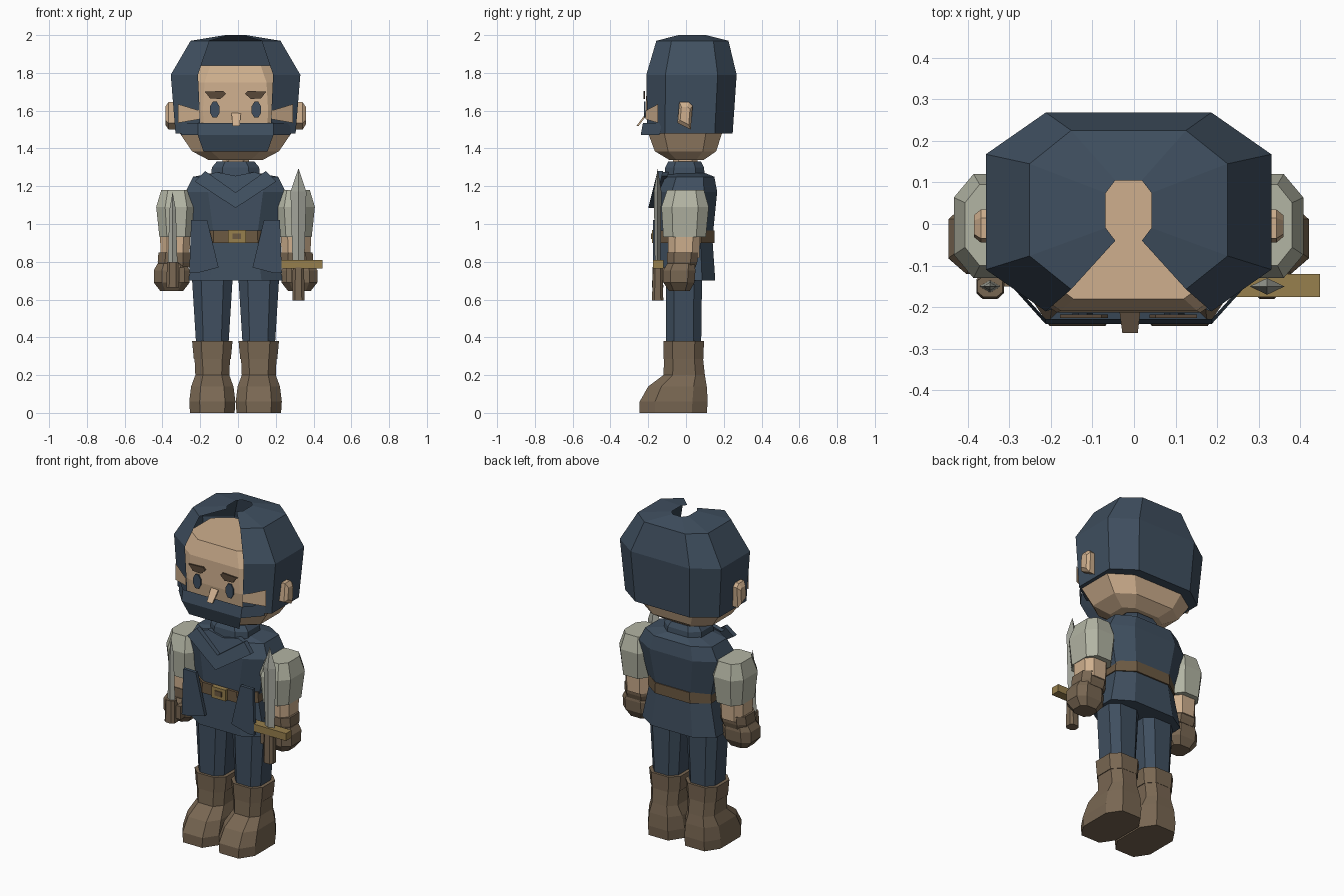
import bpy, bmesh, math

C = -0.013  # body centre line in x


def material(name, rgb):
    m = bpy.data.materials.new(name)
    m.diffuse_color = (*rgb, 1)
    return m


NAVY = material("navy cloth", (0.050, 0.078, 0.115))
SKIN = material("skin", (0.62, 0.43, 0.27))
LEATHER = material("brown leather", (0.19, 0.135, 0.085))
BELT = material("belt brown", (0.15, 0.10, 0.055))
GOLD = material("dull gold", (0.31, 0.215, 0.075))
LINEN = material("pale linen", (0.45, 0.46, 0.37))
STEEL = material("steel", (0.38, 0.39, 0.34))
BROW = material("dark brown", (0.10, 0.065, 0.04))


def finish(name, bm, mat):
    bmesh.ops.recalc_face_normals(bm, faces=bm.faces)
    me = bpy.data.meshes.new(name)
    bm.to_mesh(me)
    bm.free()
    me.materials.append(mat)
    ob = bpy.data.objects.new(name, me)
    bpy.context.collection.objects.link(ob)
    return ob


def loft(name, rings, mat, x=0.0, inset=0.3, open_front=False):
    """Stack chamfered-rectangle rings (z, half width, y front, y back)."""
    bm = bmesh.new()
    loops = []
    for z, h, a, b in rings:
        ix, iy = h * 2 * inset * 0.75, (b - a) * inset * 0.75
        pts = [(-h + ix, a), (h - ix, a), (h, a + iy), (h, b - iy),
               (h - ix, b), (-h + ix, b), (-h, b - iy), (-h, a + iy)]
        loops.append([bm.verts.new((C + x + p, q, z)) for p, q in pts])
    for lo, hi in zip(loops, loops[1:]):
        for i in range(1 if open_front else 0, 8):
            j = (i + 1) % 8
            bm.faces.new((lo[i], lo[j], hi[j], hi[i]))
    if not open_front:
        bm.faces.new(loops[0])
        bm.faces.new(loops[-1])
    return finish(name, bm, mat)


def plate(name, pts, y, depth, mat, s=1, tilt=0.0, z0=0.0):
    """Extrude an x-z outline along y; s=-1 mirrors it, tilt leans it with height."""
    bm = bmesh.new()
    f, b = [[bm.verts.new((C + s * px, y + d + tilt * (pz - z0), pz)) for px, pz in pts]
            for d in (0, depth)]
    bm.faces.new(f)
    bm.faces.new(b)
    n = len(pts)
    for i in range(n):
        j = (i + 1) % n
        bm.faces.new((f[i], f[j], b[j], b[i]))
    return finish(name, bm, mat)


def box(name, x0, x1, y0, y1, z0, z1, mat):
    return plate(name, [(x0, z0), (x1, z0), (x1, z1), (x0, z1)], y0, y1 - y0, mat)


# Torso, belt, collar
loft("tunic", [(0.70, 0.25, -0.155, 0.155), (0.92, 0.205, -0.145, 0.14),
               (1.17, 0.265, -0.145, 0.165), (1.25, 0.225, -0.11, 0.15),
               (1.27, 0.12, -0.09, 0.10)], NAVY)
loft("belt", [(0.90, 0.215, -0.16, 0.15), (0.965, 0.21, -0.16, 0.15)], BELT)
loft("collar", [(1.25, 0.13, -0.115, 0.10), (1.30, 0.125, -0.11, 0.095),
                (1.33, 0.10, -0.095, 0.08)], NAVY)
loft("neck", [(1.30, 0.07, -0.07, 0.06), (1.36, 0.07, -0.07, 0.06)], SKIN)

# Buckle frame with inner plate
box("buckle", -0.04, 0.055, -0.18, -0.155, 0.90, 0.968, GOLD)
box("buckle_centre", -0.015, 0.03, -0.186, -0.178, 0.92, 0.95, BELT)

for s, side in ((-1, "left"), (1, "right")):
    # Coat flaps and scarf
    plate("coat_flap_" + side, [(0.15, 1.02), (0.235, 1.02), (0.245, 0.74), (0.205, 0.74),
                                (0.09, 0.77)], -0.175, 0.02, NAVY, s)
    plate("scarf_" + side, [(-0.01, 1.16), (0.16, 1.28), (0.215, 1.225), (0, 1.085)],
          -0.20, 0.03, NAVY, s, 0.25, 1.085)
    plate("scarf_inner_" + side, [(0, 1.165), (0.16, 1.255), (0.10, 1.275), (0, 1.255)],
          -0.155, 0.03, NAVY, s, 0.3, 1.165)

    # Legs and boots
    loft("trouser_leg_" + side, [(0.35, 0.085, -0.105, 0.08), (0.72, 0.108, -0.105, 0.085)],
         NAVY, s * 0.123)
    loft("boot_" + side, [(0.0, 0.118, -0.245, 0.11), (0.06, 0.122, -0.245, 0.115),
                          (0.14, 0.112, -0.20, 0.11), (0.20, 0.09, -0.12, 0.10),
                          (0.29, 0.094, -0.115, 0.09)], LEATHER, s * 0.123)
    loft("boot_cuff_" + side, [(0.285, 0.098, -0.118, 0.092), (0.38, 0.107, -0.12, 0.095)],
         LEATHER, s * 0.123)

    # Sleeve, forearm, glove
    loft("sleeve_" + side, [(0.93, 0.088, -0.12, 0.105), (1.09, 0.105, -0.13, 0.12),
                            (1.18, 0.078, -0.10, 0.095)], LINEN, s * 0.315)
    loft("forearm_" + side, [(0.82, 0.076, -0.095, 0.07), (0.94, 0.08, -0.095, 0.075)],
         SKIN, s * 0.32)
    loft("glove_cuff_" + side, [(0.77, 0.08, -0.095, 0.05), (0.80, 0.087, -0.10, 0.06),
                                (0.85, 0.083, -0.10, 0.065)], LEATHER, s * 0.325)
    loft("fist_" + side, [(0.645, 0.06, -0.09, 0.02), (0.69, 0.095, -0.12, 0.045),
                          (0.755, 0.095, -0.12, 0.05), (0.79, 0.075, -0.10, 0.045)],
         LEATHER, s * 0.338)
    box("thumb_" + side, s * 0.27, s * 0.30, -0.15, -0.08, 0.69, 0.77, LEATHER)

    # Ear and temple skin strip
    bm = bmesh.new()
    rim = [[bm.verts.new((C + s * hx, 0.0 - 0.005 + y * k, 1.575 + z * k))
            for y, z in ((-0.04, -0.04), (0.03, -0.075), (0.04, 0.05), (0.02, 0.07), (-0.03, 0.07))]
           for hx, k in ((0.30, 1), (0.355, 1), (0.372, 0.65))]
    for a, b in zip(rim, rim[1:]):
        for i in range(5):
            j = (i + 1) % 5
            bm.faces.new((a[i], a[j], b[j], b[i]))
    bm.faces.new(rim[-1])
    finish("ear_" + side, bm, SKIN)
    bm = bmesh.new()
    bm.faces.new([bm.verts.new((C + s * x, y, z)) for x, y, z in
                  ((0.19, -0.214, 1.555), (0.305, -0.148, 1.535),
                   (0.305, -0.148, 1.635), (0.19, -0.214, 1.60))])
    finish("temple_" + side, bm, SKIN)

    # Eyes and brows
    plate("eye_" + side, [(0.11 + 0.027 * math.cos(a), 1.605 + 0.046 * math.sin(a))
                          for a in [math.pi * (i + 0.5) / 4 for i in range(8)]],
          -0.222, 0.008, NAVY, s)
    plate("brow_" + side, [(0.05, 1.69), (0.065, 1.705), (0.165, 1.70), (0.15, 1.685),
                           (0.135, 1.665), (0.08, 1.662)], -0.226, 0.009, BROW, s)

# Head, nose
loft("head", [(1.34, 0.145, -0.09, 0.095), (1.385, 0.23, -0.165, 0.16),
              (1.48, 0.295, -0.20, 0.19), (1.60, 0.305, -0.213, 0.20),
              (1.75, 0.29, -0.208, 0.20), (1.84, 0.235, -0.18, 0.17)], SKIN, inset=0.29)
plate("nose", [(-0.022, 1.59), (0.028, 1.585), (0.022, 1.52), (-0.015, 1.52)],
      -0.262, 0.012, SKIN, tilt=0.75, z0=1.52)

# Hood, open at the face and the crown
loft("hood", [(1.48, 0.27, -0.17, 0.185), (1.48, 0.318, -0.205, 0.247),
              (1.79, 0.343, -0.21, 0.268), (1.97, 0.238, -0.157, 0.225),
              (2.0, 0.055, -0.04, 0.105)], NAVY, inset=0.28, open_front=True)

# Face mask wrapping the jaw
bm = bmesh.new()
rows = [[bm.verts.new((C + x * k, y + dy, z)) for x, y in
         ((-0.29, -0.14), (-0.2, -0.24), (0.2, -0.24), (0.29, -0.14))]
        for z, k, dy in ((1.385, 0.85, 0.03), (1.47, 1.0, 0.0), (1.535, 1.0, 0.012))]
for a, b in zip(rows, rows[1:]):
    bm.faces.new((a[1], a[2], b[2], b[1]))
for i in (0, 2):
    a, b = rows[1], rows[2]
    bm.faces.new((a[i], a[i + 1], b[i + 1], b[i]))
finish("face_mask", bm, NAVY)


# Daggers
def blade(name, x, z0, z1, w):
    bm = bmesh.new()
    sec = ((-w, 0), (0, -0.02), (w, 0), (0, 0.02))
    lo, hi = [[bm.verts.new((C + x + px * k, -0.15 + py * k, z)) for px, py in sec]
              for z, k in ((z0, 0.75), (z1 - (z1 - z0) * 0.25, 1.0 if w > 0.035 else 0.5))]
    tip = bm.verts.new((C + x, -0.15, z1))
    for i in range(4):
        j = (i + 1) % 4
        bm.faces.new((lo[i], lo[j], hi[j], hi[i]))
        bm.faces.new((hi[i], hi[j], tip))
    bm.faces.new(lo)
    finish(name, bm, STEEL)


blade("blade_right", 0.333, 0.80, 1.295, 0.042)
loft("grip_right", [(0.595, 0.032, -0.18, -0.12), (0.77, 0.03, -0.175, -0.125)], LEATHER, 0.333)
box("crossguard_right", 0.205, 0.46, -0.175, -0.12, 0.765, 0.81, GOLD)
blade("blade_left", -0.333, 0.79, 1.17, 0.034)
loft("grip_left", [(0.665, 0.033, -0.18, -0.12), (0.80, 0.03, -0.175, -0.125)], LEATHER, -0.333)
